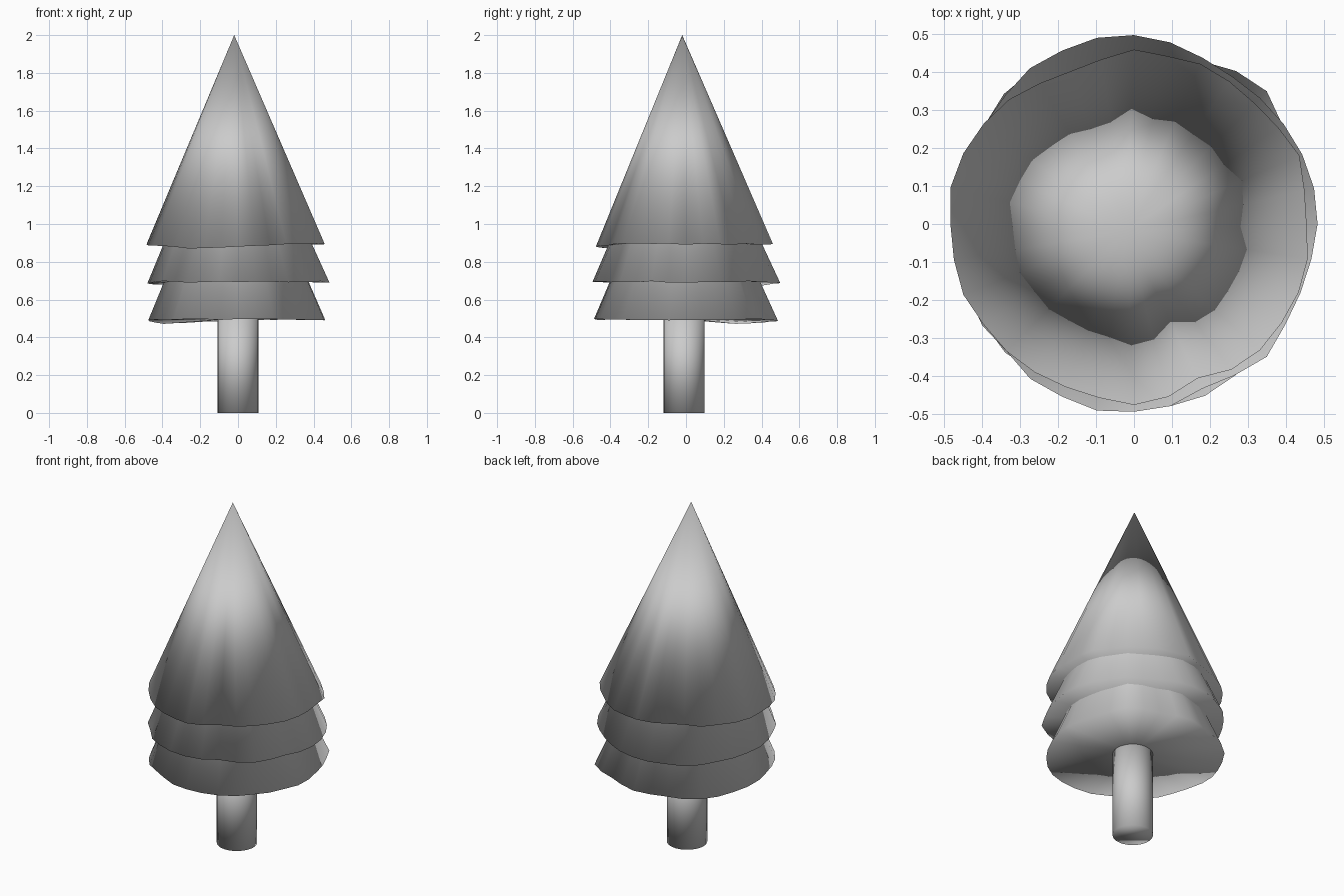
import bpy, bmesh, math, random

if "Cube" in bpy.data.objects:
    bpy.data.objects.remove(bpy.data.objects["Cube"])

random.seed(4)
SEGMENTS = 32
CENTRE_Y = -0.01
TIER_HEIGHT = 1.1


def finish(name, bm):
    bmesh.ops.recalc_face_normals(bm, faces=bm.faces[:])
    for f in bm.faces:
        f.smooth = True
    mesh = bpy.data.meshes.new(name)
    bm.to_mesh(mesh)
    bm.free()
    obj = bpy.data.objects.new(name, mesh)
    bpy.context.collection.objects.link(obj)
    return obj


def foliage_tier(name, base_z, radii, dip_angle, dip):
    """Closed cone whose rim wobbles in radius and sags around dip_angle."""
    bm = bmesh.new()
    apex = bm.verts.new((-0.02, -0.02, base_z + TIER_HEIGHT))
    base = bm.verts.new((0, CENTRE_Y, base_z))
    rim = []
    for i in range(SEGMENTS):
        a = math.tau * i / SEGMENTS
        k = i // 2
        r = radii[k]
        if i % 2:
            r = (r + radii[(k + 1) % 16]) / 2 + random.uniform(-0.008, 0.008)
        sag = dip * max(0, math.cos(a - math.radians(dip_angle))) ** 4
        z = base_z - 0.006 - sag + random.uniform(-0.004, 0.004)
        rim.append(bm.verts.new((r * math.cos(a), r * math.sin(a), z)))
    for i in range(SEGMENTS):
        j = (i + 1) % SEGMENTS
        bm.faces.new((rim[i], rim[j], apex))
        bm.faces.new((rim[j], rim[i], base))
    return finish(name, bm)


# Trunk
bm = bmesh.new()
bmesh.ops.create_cone(bm, cap_ends=True, segments=SEGMENTS,
                      radius1=0.108, radius2=0.108, depth=0.5)
bmesh.ops.translate(bm, verts=bm.verts[:], vec=(0, CENTRE_Y, 0.25))
finish("trunk", bm)

# Foliage, bottom to top: rim radii every 22.5 degrees from +x
foliage_tier("lower_foliage", 0.5,
             [.462, .46, .495, .465, .487, .475, .485, .47,
              .475, .47, .48, .47, .487, .49, .47, .46], 138, 0.022)
foliage_tier("middle_foliage", 0.7,
             [.484, .48, .47, .474, .498, .495, .48, .475,
              .48, .475, .475, .493, .495, .47, .495, .475], 140, 0.018)
foliage_tier("top_foliage", 0.9,
             [.455, .472, .45, .457, .46, .436, .465, .487,
              .484, .487, .475, .466, .477, .44, .47, .47], 240, 0.02)
